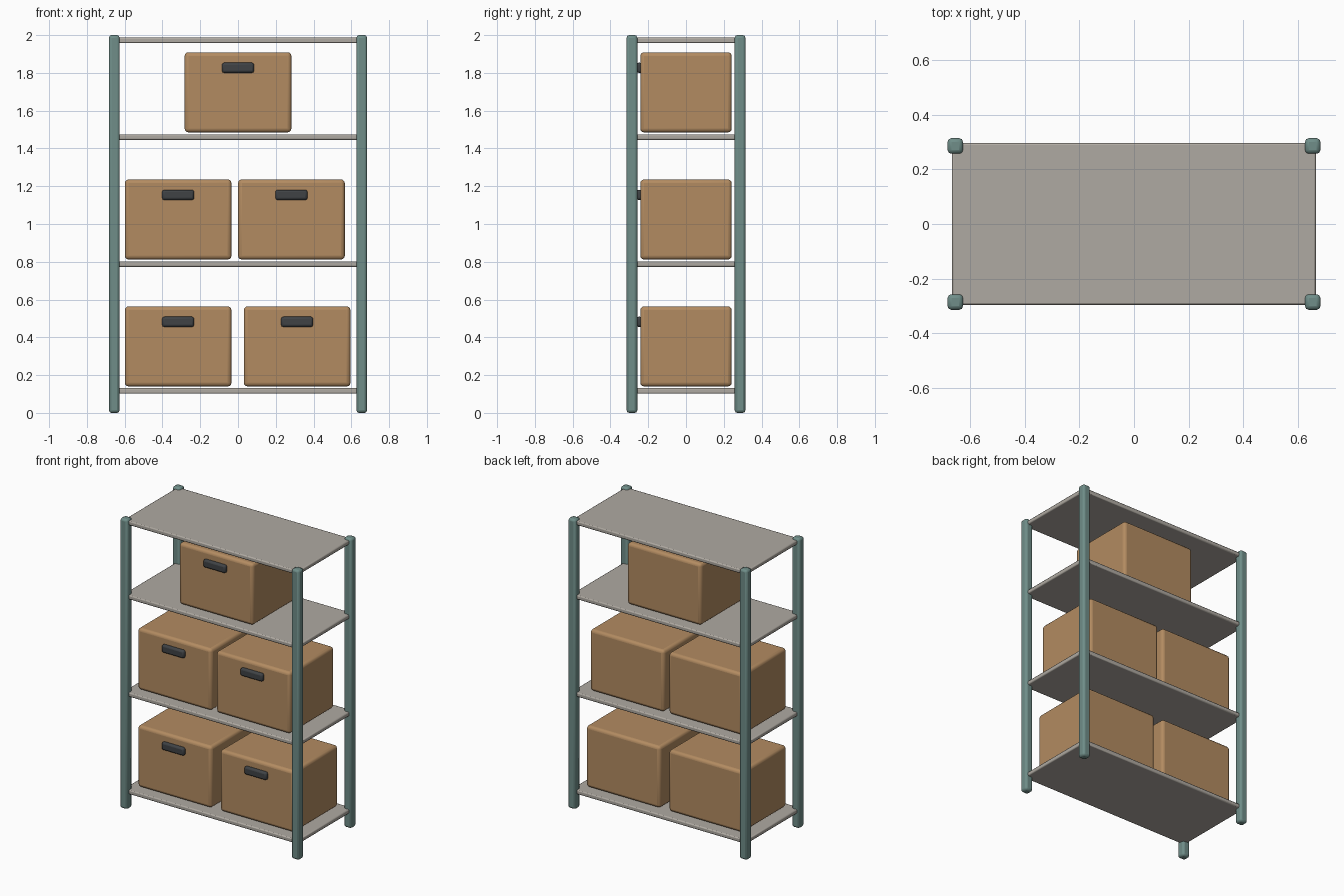
import bpy
import math

if "Cube" in bpy.data.objects:
    bpy.data.objects.remove(bpy.data.objects["Cube"])


def material(name, rgb):
    m = bpy.data.materials.new(name)
    m.diffuse_color = (*rgb, 1)
    m.use_nodes = True
    m.node_tree.nodes["Principled BSDF"].inputs["Base Color"].default_value = m.diffuse_color
    return m


STEEL = material("painted_steel", (0.16, 0.27, 0.25))
BOARD = material("shelf_board", (0.43, 0.40, 0.36))
CARD = material("cardboard", (0.45, 0.26, 0.12))
DARK = material("dark_plastic", (0.05, 0.055, 0.06))


def block(name, centre, size, mat, bevel, segments):
    """Box with bevelled edges, smoothed by angle."""
    bpy.ops.mesh.primitive_cube_add(size=1, location=centre)
    ob = bpy.context.object
    ob.name = name
    ob.scale = size
    bpy.ops.object.transform_apply(location=False, rotation=False, scale=True)
    ob.data.materials.append(mat)
    bpy.ops.object.shade_smooth_by_angle(angle=math.radians(30))
    mod = ob.modifiers.new("edge_bevel", 'BEVEL')
    mod.width = bevel
    mod.segments = segments
    return ob


# Four corner posts
for side, sx in (("left", -1), ("right", 1)):
    for end, sy in (("front", -1), ("back", 1)):
        block(f"{end}_{side}_post", (sx * 0.655, sy * 0.286, 1.0),
              (0.057, 0.057, 2.0), STEEL, 0.014, 2)

# Four shelves
for i, z in enumerate((0.116, 0.788, 1.46, 1.972)):
    block(f"shelf_{i + 1}", (0, 0, z), (1.333, 0.592, 0.029), BOARD, 0.007, 2)

# Storage boxes with a grip on the front of each
boxes = [(-0.317, 0.352), (0.313, 0.352),
         (-0.317, 1.024), (0.283, 1.024),
         (0.0, 1.697)]
for i, (x, z) in enumerate(boxes):
    block(f"storage_box_{i + 1}", (x, 0, z), (0.565, 0.484, 0.424), CARD, 0.02, 3)
    block(f"box_handle_{i + 1}", (x, -0.247, z + 0.13),
          (0.17, 0.032, 0.054), DARK, 0.012, 2)
